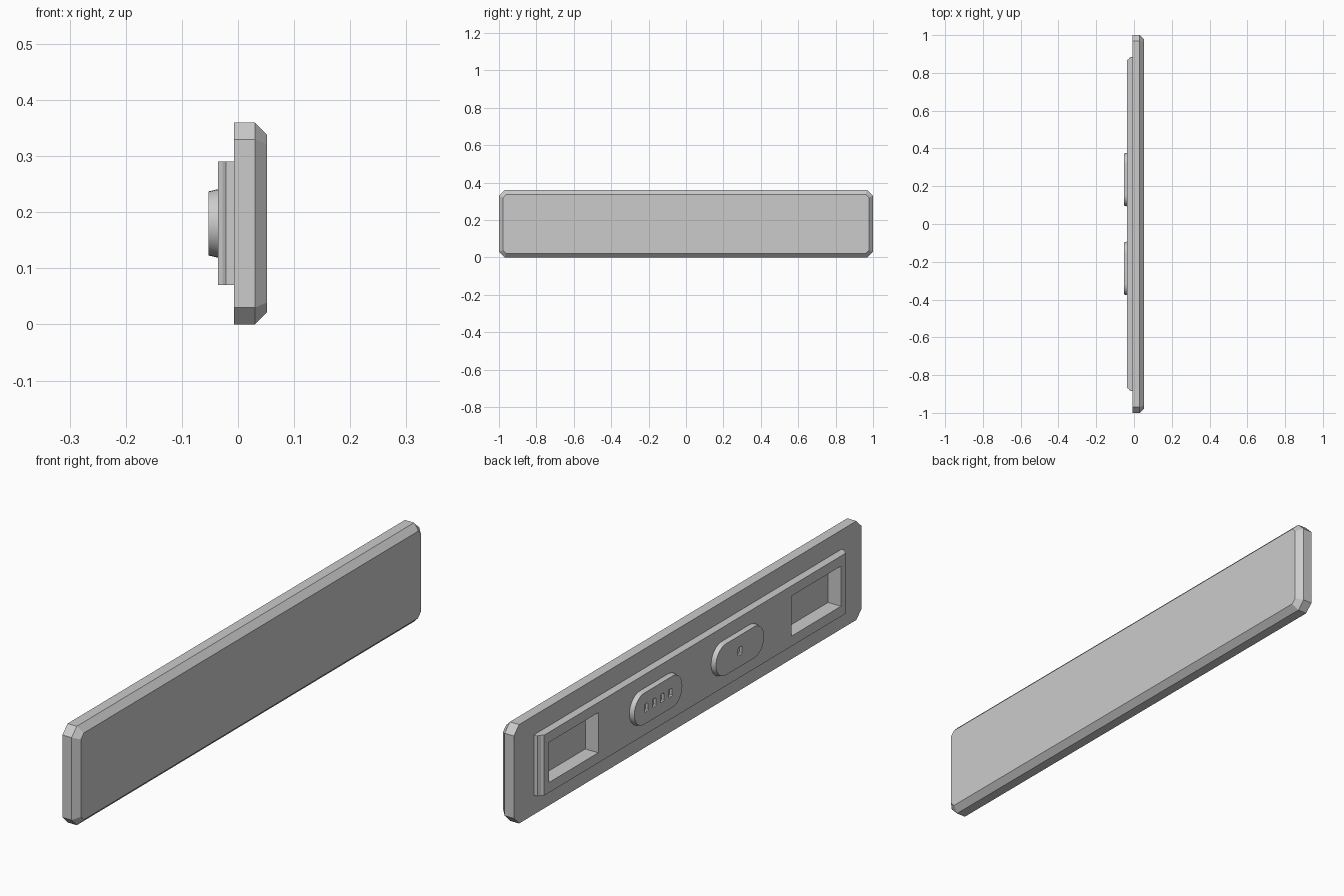
import bpy
import math

MID_Z = 0.18

cube = bpy.data.objects.get("Cube")
if cube:
    bpy.data.objects.remove(cube, do_unlink=True)

grey = bpy.data.materials.new("light_grey")
grey.use_nodes = True
grey.diffuse_color = (0.6, 0.6, 0.6, 1)
grey.node_tree.nodes["Principled BSDF"].inputs["Base Color"].default_value = (0.6, 0.6, 0.6, 1)


def loft(name, sections, y=0.0):
    """Solid through equal-sized (y, z) loops placed at increasing x."""
    n = len(sections[0][1])
    verts = [(x, y + a, MID_Z + b) for x, loop in sections for a, b in loop]
    faces = [tuple(reversed(range(n))), tuple(range(len(verts) - n, len(verts)))]
    for s in range(len(sections) - 1):
        for i in range(n):
            j = (i + 1) % n
            faces.append((s * n + i, s * n + j, s * n + n + j, s * n + n + i))
    mesh = bpy.data.meshes.new(name)
    mesh.from_pydata(verts, [], faces)
    mesh.materials.append(grey)
    obj = bpy.data.objects.new(name, mesh)
    bpy.context.collection.objects.link(obj)
    return obj


def rect(hy, hz):
    return [(-hy, -hz), (hy, -hz), (hy, hz), (-hy, hz)]


def octagon(hy, hz, cut):
    return [(-hy + cut, -hz), (hy - cut, -hz), (hy, -hz + cut), (hy, hz - cut),
            (hy - cut, hz), (-hy + cut, hz), (-hy, hz - cut), (-hy, -hz + cut)]


def stadium(length, radius, steps=16):
    loop = []
    for side in (1, -1):
        for i in range(steps + 1):
            a = math.pi * i / steps - math.pi / 2
            loop.append((side * (length + radius * math.cos(a)), side * radius * math.sin(a)))
    return loop


def cut(target, cutter):
    mod = target.modifiers.new("cut", "BOOLEAN")
    mod.operation = "DIFFERENCE"
    mod.solver = "EXACT"
    mod.object = cutter
    bpy.context.view_layer.objects.active = target
    bpy.ops.object.modifier_apply(modifier=mod.name)


# Face plate with clipped corners and a bevelled outer face
inset = 0.022
inner_cut = 0.03 - inset * (2 - math.sqrt(2))
face_plate = loft("face_plate", [
    (-0.007, octagon(1, 0.18, 0.03)),
    (0.03, octagon(1, 0.18, 0.03)),
    (0.052, octagon(1 - inset, 0.18 - inset, inner_cut))])

# Raised mounting block with stepped-in ends
mounting_block = loft("mounting_block", [
    (-0.036, rect(0.868, 0.11)),
    (-0.028, rect(0.873, 0.11)),
    (-0.021, rect(0.885, 0.11)),
    (-0.007, rect(0.885, 0.11))])

# Rectangular pockets through the block into the plate
for side in (1, -1):
    cutter = loft("pocket_cutter", [(-0.06, rect(0.142, 0.073)), (0.016, rect(0.142, 0.073))], side * 0.698)
    cutter.hide_render = True
    cut(mounting_block, cutter)
    cut(face_plate, cutter)
    bpy.data.objects.remove(cutter, do_unlink=True)

# Tapered oval bosses with small contact slots
for name, y, offsets in (("four_slot_boss", 0.235, (-0.069, -0.023, 0.023, 0.069)),
                         ("single_slot_boss", -0.235, (0,))):
    boss = loft(name, [(-0.053, stadium(0.081, 0.057)), (-0.036, stadium(0.081, 0.061))], y)
    for dy in offsets:
        cutter = loft("slot_cutter", [(-0.07, octagon(0.011, 0.015, 0.004)),
                                      (-0.043, octagon(0.011, 0.015, 0.004))], y + dy)
        cutter.hide_render = True
        cut(boss, cutter)
        bpy.data.objects.remove(cutter, do_unlink=True)
    bpy.ops.object.select_all(action="DESELECT")
    boss.select_set(True)
    bpy.context.view_layer.objects.active = boss
    bpy.ops.object.shade_smooth_by_angle(angle=math.radians(30))
